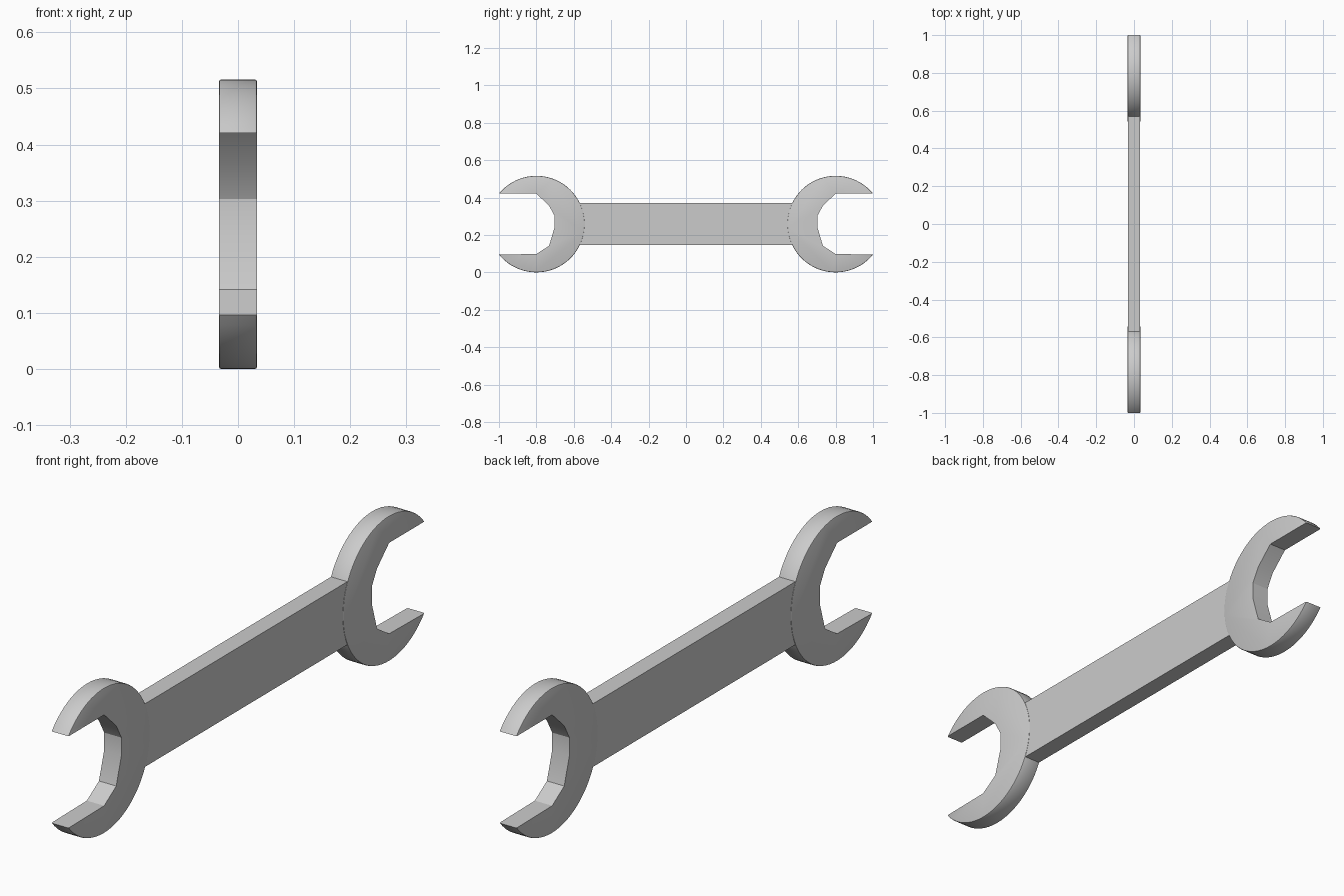
import bpy, bmesh, math

if "Cube" in bpy.data.objects:
    bpy.data.objects.remove(bpy.data.objects["Cube"])

CY, CZ, R = 0.80, 0.258, 0.258   # head circle centre and radius
HALF = 0.034                     # head half thickness
ARC_STEPS = 56


def make_head(name, side):
    # Outer round rim, then the faceted jaw opening
    a = math.acos((1.0 - CY) / R)
    pts = []
    for i in range(ARC_STEPS + 1):
        t = a + (2 * math.pi - 2 * a) * i / ARC_STEPS
        pts.append((CY + R * math.cos(t), CZ + R * math.sin(t)))
    pts += [(0.80, 0.098), (0.732, 0.142), (0.703, 0.24),
            (0.703, 0.303), (0.732, 0.356), (0.80, 0.421)]
    bm = bmesh.new()
    face = bm.faces.new([bm.verts.new((-HALF, side * y, z)) for y, z in pts])
    ext = bmesh.ops.extrude_face_region(bm, geom=[face])
    bmesh.ops.translate(bm, vec=(2 * HALF, 0, 0),
                        verts=[v for v in ext['geom'] if isinstance(v, bmesh.types.BMVert)])
    bmesh.ops.recalc_face_normals(bm, faces=bm.faces)

    # Soften only the rim edges
    def on_rim(v):
        return abs(math.hypot(abs(v.co.y) - CY, v.co.z - CZ) - R) < 1e-4
    rim = [e for e in bm.edges
           if all(on_rim(v) for v in e.verts)
           and abs(e.verts[0].co.x - e.verts[1].co.x) < 1e-5]
    bmesh.ops.bevel(bm, geom=rim, offset=0.004, segments=2, profile=0.5,
                    affect='EDGES', clamp_overlap=True)
    mesh = bpy.data.meshes.new(name)
    bm.to_mesh(mesh)
    bm.free()
    ob = bpy.data.objects.new(name, mesh)
    bpy.context.collection.objects.link(ob)
    bpy.ops.object.select_all(action='DESELECT')
    ob.select_set(True)
    bpy.context.view_layer.objects.active = ob
    bpy.ops.object.shade_smooth_by_angle(angle=math.radians(25))


# Open jaws at both ends
make_head("jaw_front", -1)
make_head("jaw_back", 1)

# Flat handle, slightly thinner than the jaws
bpy.ops.mesh.primitive_cube_add(size=1, location=(0, 0, 0.259))
handle = bpy.context.object
handle.name = "handle"
handle.scale = (0.064, 1.16, 0.224)
bpy.ops.object.transform_apply(location=False, rotation=False, scale=True)
